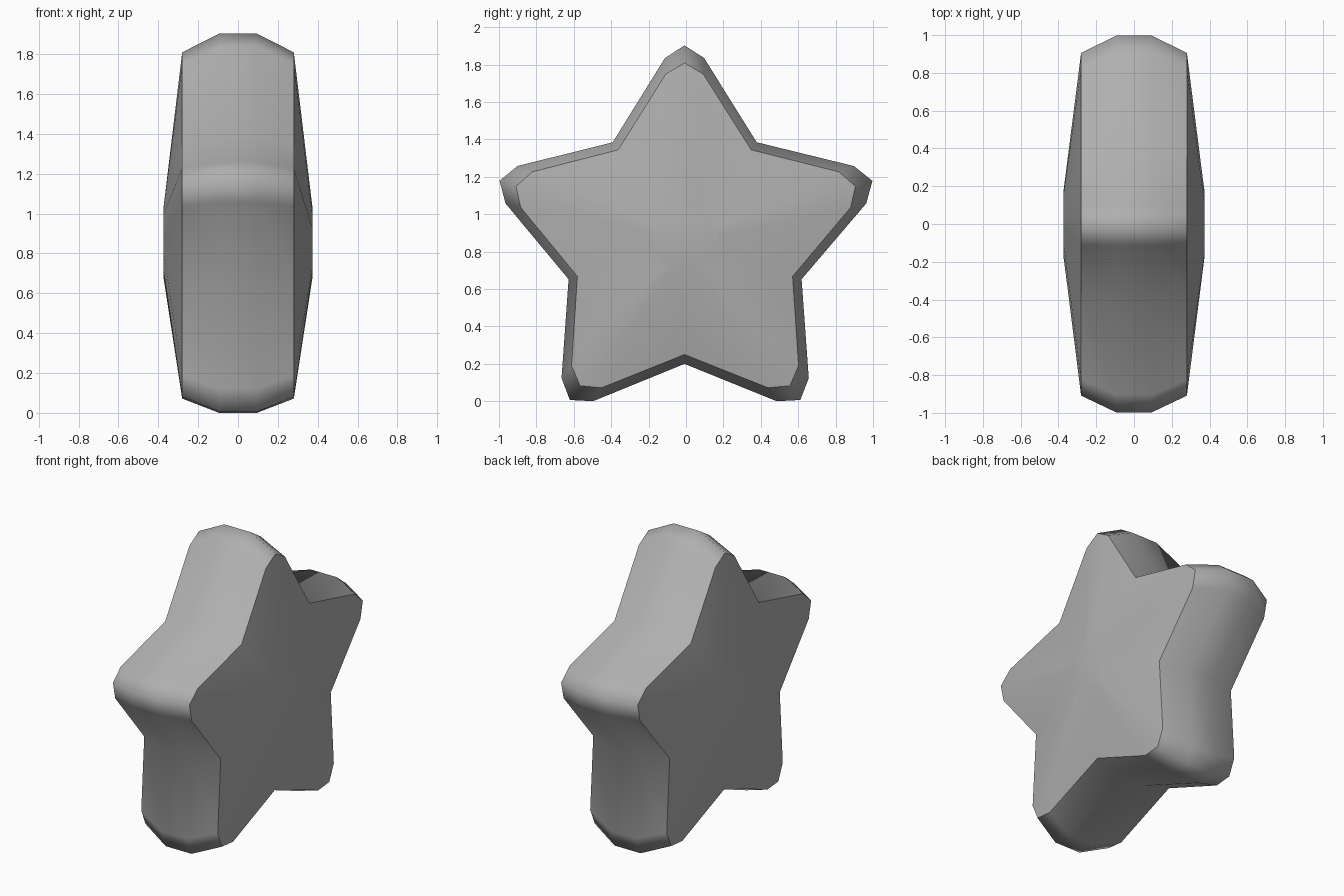
import bpy, bmesh
from math import sin, cos, pi, atan2

if "Cube" in bpy.data.objects:
    bpy.data.objects.remove(bpy.data.objects["Cube"])

CZ = 0.853  # height of the star's centre


def outline(tip, shoulder, half_width, valley):
    """Five-point star outline with blunted tips, as (y, z) pairs."""
    pts = []
    for i in range(5):
        a = pi / 2 + i * 2 * pi / 5
        for r, t in ((shoulder, -half_width), (tip, 0), (shoulder, half_width)):
            pts.append((r * cos(a) - t * sin(a), r * sin(a) + t * cos(a)))
        pts.append((valley * cos(a + pi / 5), valley * sin(a + pi / 5)))
    # slight sideways lean of everything but the side tips
    return [(y - 0.008 * max(0, 1 - y * y), z + CZ) for y, z in pts]


outer = outline(1.048, 0.98, 0.105, 0.655)
rim = outline(0.954, 0.895, 0.10, 0.605)
angles = [atan2(z - CZ, y) for y, z in rim]
centre = [(0.18 * cos(a), CZ + 0.18 * sin(a)) for a in angles]

# stacked rings from the back cap through the edge to the front cap
layers = [(-0.373, centre), (-0.28, rim), (-0.095, outer),
          (0.095, outer), (0.28, rim), (0.373, centre)]
bm = bmesh.new()
rings = [[bm.verts.new((x, y, z)) for y, z in pts] for x, pts in layers]
n = len(outer)
for a, b in zip(rings, rings[1:]):
    for i in range(n):
        j = (i + 1) % n
        bm.faces.new((a[i], a[j], b[j], b[i]))
bm.faces.new(rings[0])
bm.faces.new(rings[-1])
bmesh.ops.recalc_face_normals(bm, faces=bm.faces)

# smooth everywhere except the crisp rim around each cap
for f in bm.faces:
    f.smooth = True
for ring in (rings[1], rings[4]):
    for i in range(n):
        bm.edges.get((ring[i], ring[(i + 1) % n])).smooth = False

zmin = min(v.co.z for v in bm.verts)
for v in bm.verts:
    v.co.z -= zmin

mesh = bpy.data.meshes.new("star")
bm.to_mesh(mesh)
bm.free()

# darker grey surface
grey = bpy.data.materials.new("dark_grey")
grey.diffuse_color = (0.43, 0.43, 0.43, 1)
grey.use_nodes = True
grey.node_tree.nodes["Principled BSDF"].inputs["Base Color"].default_value = grey.diffuse_color
mesh.materials.append(grey)
bpy.context.collection.objects.link(bpy.data.objects.new("star", mesh))
